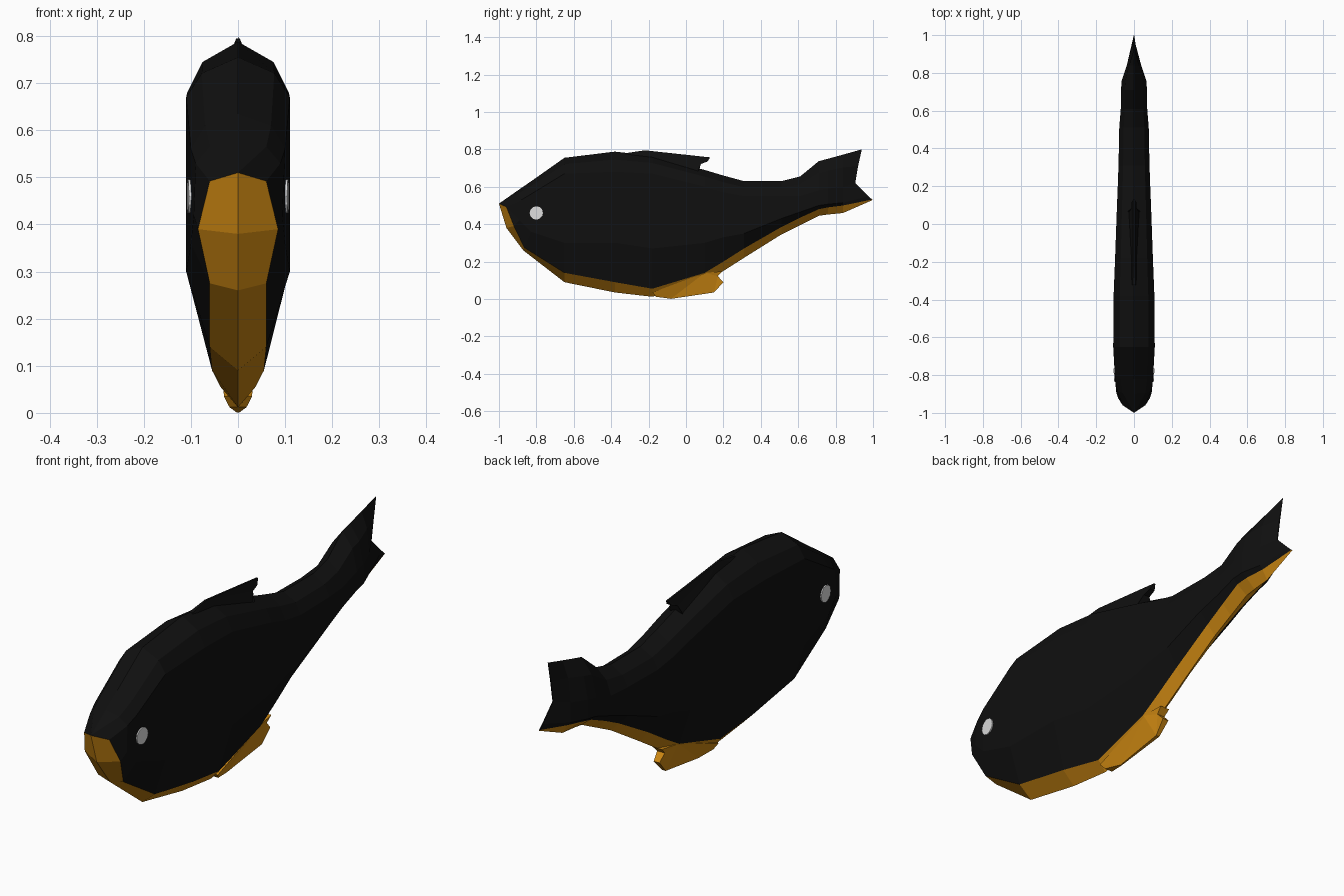
import bpy, bmesh, math
from mathutils import Vector

if "Cube" in bpy.data.objects:
    bpy.data.objects.remove(bpy.data.objects["Cube"])


def material(name, rgb):
    m = bpy.data.materials.new(name)
    m.diffuse_color = (*rgb, 1)
    m.use_nodes = True
    m.node_tree.nodes["Principled BSDF"].inputs["Base Color"].default_value = m.diffuse_color
    return m


black = material("black", (0.005, 0.005, 0.005))
orange = material("orange", (0.60, 0.24, 0.006))
white = material("white", (0.72, 0.72, 0.72))


def finish(name, bm, mats):
    bmesh.ops.remove_doubles(bm, verts=bm.verts, dist=0.0005)
    bmesh.ops.recalc_face_normals(bm, faces=bm.faces)
    me = bpy.data.meshes.new(name)
    bm.to_mesh(me)
    bm.free()
    for m in mats:
        me.materials.append(m)
    ob = bpy.data.objects.new(name, me)
    bpy.context.collection.objects.link(ob)
    return ob


# Body: half rings running belly centre -> belly edge -> flank -> shoulder -> top
lip, lip_edge = (0, -1, 0.51), (0.06, -0.96, 0.492)
rings = [
    [lip, lip_edge, lip_edge, lip_edge, lip, lip],
    [(0, -.96, .38), (.085, -.92, .39), (.094, -.89, .42), (.09, -.88, .53),
     (.06, -.895, .565), (0, -.90, .58)],
    [(0, -.87, .26), (.06, -.865, .275), (.10, -.83, .36), (.10, -.83, .56),
     (.07, -.82, .61), (0, -.82, .635)],
]
# y, belly z, edge x, edge z, flank x, flank low z, flank high z, top z
stations = [
    (-.65, .09, .060, .14, .110, .30, .67, .755),
    (-.38, .035, .055, .09, .108, .30, .68, .788),
    (-.18, .012, .037, .055, .100, .27, .67, .765),
    (.10, .09, .037, .14, .090, .30, .60, .69),
    (.20, .15, .037, .20, .086, .33, .57, .66),
    (.31, .22, .036, .27, .082, .35, .55, .63),
    (.51, .345, .038, .385, .078, .43, .55, .63),
    (.61, .395, .042, .435, .070, .465, .55, .655),
    (.71, .445, .048, .48, .069, .50, .58, .737),
    (.76, .452, .042, .49, .065, .507, .59, .75),
    (.84, .460, .025, .50, .038, .515, .60, .772),
]
for y, zb, xe, ze, w, zl, zu, zt in stations:
    rings.append([(0, y, zb), (xe, y, ze), (w, y, zl), (w, y, zu),
                  (w * .7, y, zu + .6 * (zt - zu)), (0, y, zt)])
# forked trailing edge of the tail
rings.append([(0, 1, .53), (.002, .995, .532), (.002, .975, .55),
              (.002, .905, .62), (.002, .92, .71), (0, .94, .80)])

bm = bmesh.new()
loops = []
for half in rings:
    full = half + [(-x, y, z) for x, y, z in half[4:0:-1]]
    loops.append([bm.verts.new(p) for p in full])
for a, b in zip(loops, loops[1:]):
    for i in range(10):
        j = (i + 1) % 10
        f = bm.faces.new((a[i], a[j], b[j], b[i]))
        f.material_index = 1 if i in (0, 9) else 0   # belly and mouth strip
e = loops[-1]
for i in range(5):                                   # close the thin tail edge
    f = [e[i], e[i + 1]] + [e[-k % 10] for k in (i + 1, i)]
    bm.faces.new(list(dict.fromkeys(f)))
finish("body", bm, [black, orange])


# Fins: side outline of (y, z, half thickness), mirrored and rimmed
def fin(name, outline, mat):
    bm = bmesh.new()
    r = [bm.verts.new((t, y, z)) for y, z, t in outline]
    l = [bm.verts.new((-t, y, z)) for y, z, t in outline]
    n = len(outline)
    bm.faces.new(r)
    bm.faces.new(l[::-1])
    for i in range(n):
        j = (i + 1) % n
        bm.faces.new((r[i], l[i], l[j], r[j]))
    bmesh.ops.triangulate(bm, faces=[f for f in bm.faces if len(f.verts) > 4])
    finish(name, bm, [mat])


fin("dorsal_fin", [(-.35, .75, .02), (-.32, .78, .008), (-.22, .795, .004),
                   (.13, .757, .004), (.115, .735, .012), (.08, .722, .015),
                   (.07, .69, .03), (.05, .66, .035)], black)
fin("belly_fin", [(-.18, .035, .03), (-.16, .012, .018), (-.08, .001, .003),
                  (.15, .035, .008), (.20, .09, .014), (.17, .122, .018),
                  (.195, .148, .022), (.10, .14, .034)], orange)


# Eyes: white discs on the sides of the head
for side, name in ((1, "right_eye"), (-1, "left_eye")):
    bm = bmesh.new()
    bmesh.ops.create_cone(bm, cap_ends=True, segments=12, radius1=.036,
                          radius2=.036, depth=.008)
    normal = Vector((side, -.06, 0))
    rot = normal.to_track_quat('Z', 'Y').to_matrix()
    for v in bm.verts:
        v.co = rot @ v.co + Vector((side * .1025, -.80, .46))
    finish(name, bm, [white])
